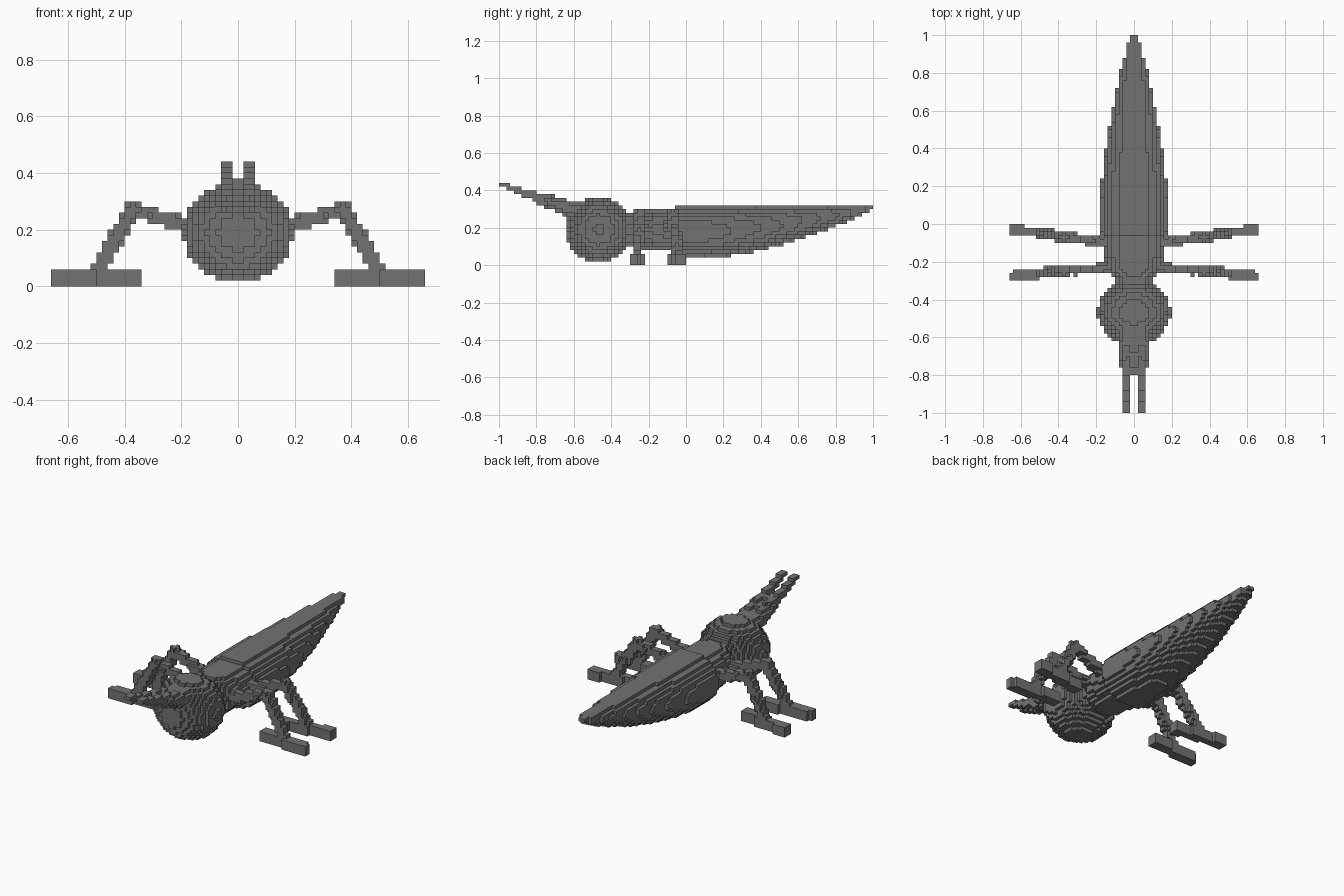
import bpy, bmesh, math
from mathutils import Vector

if "Cube" in bpy.data.objects:
    bpy.data.objects.remove(bpy.data.objects["Cube"])

S = 0.02  # edge of one block

grey = bpy.data.materials.new("dark grey")
grey.use_nodes = True
colour = (0.17, 0.17, 0.17, 1)
grey.diffuse_color = colour
grey.node_tree.nodes["Principled BSDF"].inputs["Base Color"].default_value = colour


def fill(low, high, inside):
    """Blocks in a box whose centres pass the test."""
    ranges = [range(math.floor(a / S), math.ceil(b / S)) for a, b in zip(low, high)]
    return {(i, j, k) for i in ranges[0] for j in ranges[1] for k in ranges[2]
            if inside((i + 0.5) * S, (j + 0.5) * S, (k + 0.5) * S)}


def profile(points, t):
    """Linear interpolation through a list of (position, value)."""
    for (a, u), (b, v) in zip(points, points[1:]):
        if t <= b:
            return u + (v - u) * max(0, (t - a) / (b - a))
    return points[-1][1]


def limb(a, b, r0, r1):
    """Tapered rod between two points."""
    a, b = Vector(a), Vector(b)
    d = b - a

    def inside(x, y, z):
        p = Vector((x, y, z))
        t = min(1, max(0, (p - a).dot(d) / d.length_squared))
        return (p - a - d * t).length < r0 + (r1 - r0) * t
    r = Vector((r0, r0, r0))
    low = [min(u, v) for u, v in zip(a, b)]
    high = [max(u, v) for u, v in zip(a, b)]
    return fill(Vector(low) - r, Vector(high) + r, inside)


def mirror(cells):
    return {(-1 - i, j, k) for i, j, k in cells}


parts = {}

# Round head
parts["head"] = fill((-.22, -.66, 0), (.22, -.28, .4), lambda x, y, z:
    (x / .192) ** 2 + ((y + .465) / .178) ** 2 + ((z - .19) / .174) ** 2 < 1)

# Thorax, narrowing to a neck
waist = [(-.31, .095), (-.28, .1), (-.24, .142), (-.16, .155), (-.06, .165)]
parts["thorax"] = fill((-.2, -.32, .04), (.2, -.06, .32), lambda x, y, z:
    (x / profile(waist, y)) ** 2
    + ((z - .19) / min(.117, profile(waist, y))) ** 2 < 1)

# Long abdomen with a level back and a belly that rises to the tip
half_width = [(-.06, .18), (.06, .188), (.2, .175), (.4, .15), (.6, .115),
              (.8, .073), (.94, .036), (1, .022)]
belly = [(-.06, .035), (.2, .042), (.4, .078), (.6, .135), (.8, .207), (1, .295)]


def abdomen(x, y, z):
    low = profile(belly, y)
    mid, half = (.324 + low) / 2, (.324 - low) / 2
    return (x / profile(half_width, y)) ** 2 + ((z - mid) / half) ** 2 < 1


parts["abdomen"] = fill((-.22, -.06, 0), (.22, 1, .34), abdomen)

# Antennae
rod = limb((.036, -.58, .29), (.036, -.78, .355), .045, .033)
rod |= limb((.04, -.76, .35), (.04, -.985, .43), .026, .015)
parts["left_antenna"], parts["right_antenna"] = rod, mirror(rod)

# Legs: (body, knee, ankle, toe) positions along y
for label, ys in (("front", (-.235, -.245, -.262, -.278)),
                  ("rear", (-.1, -.07, -.045, -.03))):
    body, knee, ankle, toe = ys
    leg = limb((.13, body, .195), (.37, knee, .272), .028, .028)
    leg |= limb((.37, knee, .272), (.5, ankle, .05), .031, .028)
    heel = body + (knee - body) * .8
    foot = fill((.34, -.34, 0), (.66, .04, .06), lambda x, y, z:
        abs(y - profile([(.34, heel), (.5, ankle), (.66, toe)], x)) < .027)
    leg = {c for c in leg if c[2] >= 0}
    for side, change in (("left", lambda c: c), ("right", mirror)):
        parts[f"{side}_{label}_leg"] = change(leg)
        parts[f"{side}_{label}_foot"] = change(foot)

# Each block belongs to one part only
taken = set()
for name in parts:
    parts[name] = parts[name] - taken
    taken |= parts[name]


def build(name, cells):
    """Mesh of the outer sides of the blocks."""
    bm = bmesh.new()
    verts = {}

    def vert(p):
        if p not in verts:
            verts[p] = bm.verts.new([c * S for c in p])
        return verts[p]
    for cell in sorted(cells):
        for axis in range(3):
            for sign in (0, 1):
                near = list(cell)
                near[axis] += 2 * sign - 1
                if tuple(near) in taken:
                    continue
                u, v = (axis + 1) % 3, (axis + 2) % 3
                ring = []
                for du, dv in ((0, 0), (1, 0), (1, 1), (0, 1)):
                    p = list(cell)
                    p[axis] += sign
                    p[u] += du
                    p[v] += dv
                    ring.append(vert(tuple(p)))
                bm.faces.new(ring if sign else ring[::-1])
    mesh = bpy.data.meshes.new(name)
    bm.to_mesh(mesh)
    bm.free()
    mesh.materials.append(grey)
    bpy.context.collection.objects.link(bpy.data.objects.new(name, mesh))


for name, cells in parts.items():
    build(name, cells)
